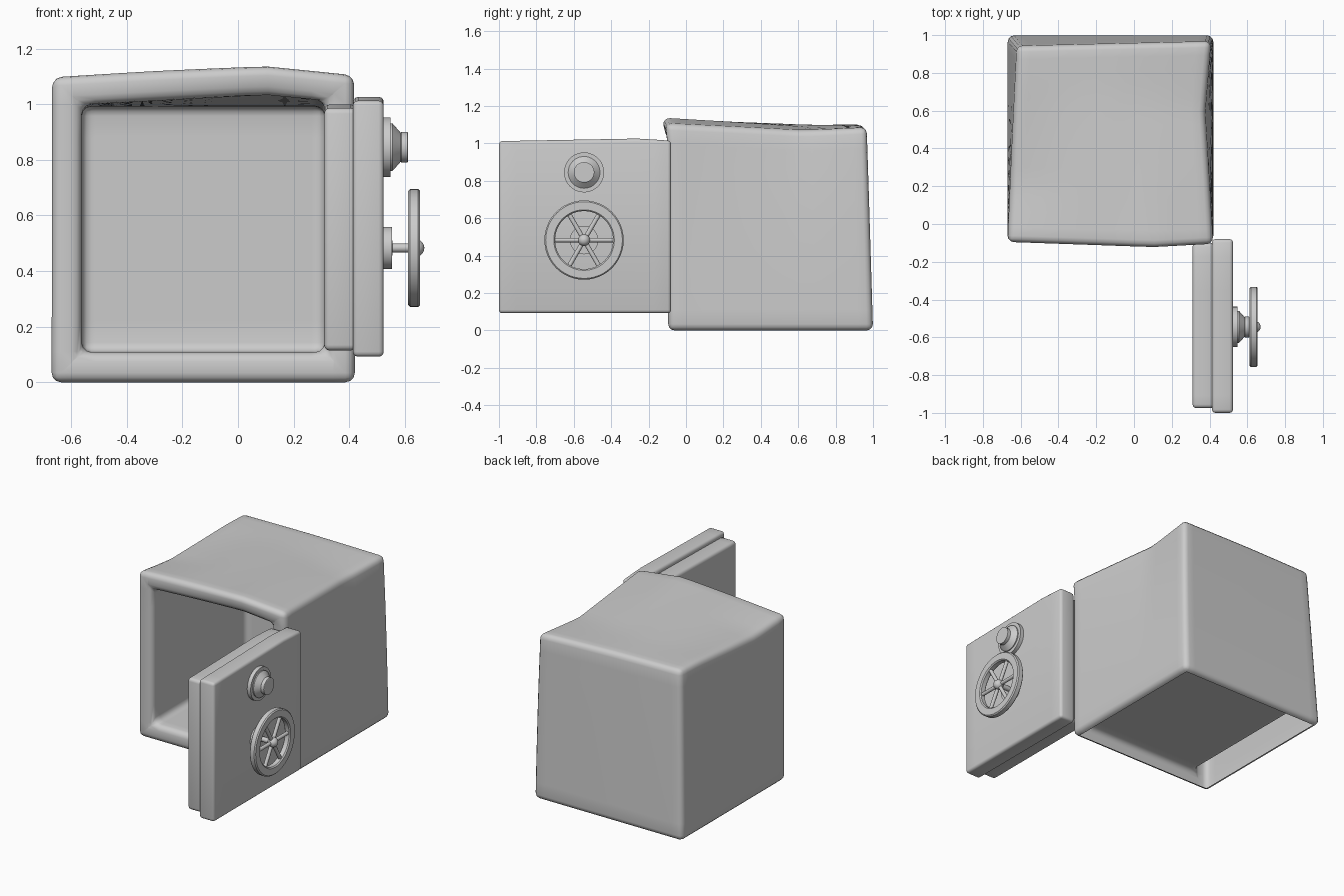
import bpy, bmesh, math
from mathutils import Vector

if "Cube" in bpy.data.objects:
    bpy.data.objects.remove(bpy.data.objects["Cube"])


def clamp(v, lo=0.0, hi=1.0):
    return max(lo, min(hi, v))


def tent(v, start, peak, end):
    return clamp((v - start) / (peak - start)) if v < peak else clamp((end - v) / (end - peak))


def finish(bm, name, angle=40):
    if name != "safe_body":
        bmesh.ops.recalc_face_normals(bm, faces=bm.faces)
    me = bpy.data.meshes.new(name)
    bm.to_mesh(me)
    bm.free()
    ob = bpy.data.objects.new(name, me)
    bpy.context.collection.objects.link(ob)
    bpy.ops.object.select_all(action='DESELECT')
    ob.select_set(True)
    bpy.context.view_layer.objects.active = ob
    bpy.ops.object.shade_smooth_by_angle(angle=math.radians(angle))
    return ob


def rounded_box(lo, hi, bevel, inset=0, depth=0):
    """Box with rounded corners; optionally hollowed from the front."""
    bm = bmesh.new()
    bmesh.ops.create_cube(bm, size=1)
    for v in bm.verts:
        v.co = Vector([lo[i] + (v.co[i] + 0.5) * (hi[i] - lo[i]) for i in range(3)])
    bm.normal_update()
    if inset:
        face = min(bm.faces, key=lambda f: f.normal.y)
        bmesh.ops.inset_individual(bm, faces=[face], thickness=inset, use_even_offset=True)
        bmesh.ops.inset_individual(bm, faces=[face], thickness=0.001, depth=depth)
        bm.normal_update()
    edges = [e for e in bm.edges if e.calc_face_angle(0) > 0.3]
    bmesh.ops.bevel(bm, geom=edges, offset=bevel, segments=3, profile=0.5,
                    affect='EDGES', clamp_overlap=False)
    bm.normal_update()
    return bm


def slice_mesh(bm, axis, lo, hi, n):
    no = Vector([1.0 if i == axis else 0.0 for i in range(3)])
    for k in range(1, n):
        co = no * (lo + (hi - lo) * k / n)
        bmesh.ops.bisect_plane(bm, geom=bm.verts[:] + bm.edges[:] + bm.faces[:],
                               dist=1e-5, plane_co=co, plane_no=no)


def lathe(name, y, z, profile, closed=False, n=40):
    """Revolve (x, radius) points about an x-directed axis."""
    bm = bmesh.new()
    rings = []
    for x, r in profile:
        rings.append([bm.verts.new((x, y + r * math.cos(2 * math.pi * k / n),
                                    z + r * math.sin(2 * math.pi * k / n))) for k in range(n)])
    pairs = list(zip(rings, rings[1:]))
    if closed:
        pairs.append((rings[-1], rings[0]))
    for a, b in pairs:
        for k in range(n):
            j = (k + 1) % n
            bm.faces.new((a[k], a[j], b[j], b[k]))
    if not closed:
        bm.faces.new(rings[0])
        bm.faces.new(rings[-1])
    return finish(bm, name, 30)


# Body: hollow box, open at the front, no underside
bm = rounded_box((-0.67, -0.095, 0), (0.42, 1.0, 1.1), 0.034, 0.108, -0.98)
under = [f for f in bm.faces if f.normal.z < -0.99 and f.calc_center_median().z < 0.01]
bmesh.ops.delete(bm, geom=under, context='FACES')
slice_mesh(bm, 0, -0.67, 0.42, 14)
slice_mesh(bm, 1, -0.095, 1.0, 14)
slice_mesh(bm, 2, 0, 1.1, 10)

# Worn, warped top and tapered back of the outer shell
for v in bm.verts:
    x, y, z = v.co
    t = z / 1.1
    u = clamp((x + 0.67) / 1.09)
    w = clamp((y + 0.095) / 1.095)
    hi = clamp((z - 0.75) / 0.22)
    bulge = tent(x, -0.67, 0.1, 0.6)
    front = clamp(1 - w / 0.75)
    v.co.z += hi * 0.043 * bulge * front
    v.co.y -= 0.028 * bulge * clamp((z - 0.95) / 0.12) * clamp(1 - w / 0.3)
    if -0.565 < x < 0.315 and 0.1 < z < 0.995 and -0.07 < y < 0.93:
        continue  # cavity walls stay straight
    v.co.z -= hi * (0.01 * u * u
                    + 0.022 * tent(y, -0.1, 0.62, 1.1) * clamp(u * 2 - 1)
                    + 0.03 * tent(y, -0.1, 0.2, 0.8) * clamp(1 - u * 3))
    v.co.y -= t * clamp(w * 2 - 1) * (0.033 + 0.025 * (1 - u))
    v.co.x += t * 0.05 * w * clamp(1 - u * 2)
    v.co.x -= t * t * 0.045 * tent(y, -0.1, 0.6, 1.15) * clamp(u * 2 - 1)
finish(bm, "safe_body", 50)

# Door, swung open: outer slab and inner plug
for name, lo, hi, b in (("door_slab", (0.413, -1.0, 0.092), (0.524, -0.08, 1.012), 0.018),
                        ("door_plug", (0.31, -0.975, 0.114), (0.425, -0.1, 0.985), 0.02)):
    bm = rounded_box(lo, hi, b)
    slice_mesh(bm, 1, -1.0, -0.08, 10)
    for v in bm.verts:
        v.co.z += 0.014 * tent(v.co.y, -1.0, -0.25, -0.05) * clamp((v.co.z - 0.8) / 0.15)
    finish(bm, name, 50)

# Combination dial
lathe("dial", -0.545, 0.845, [(0.515, 0.107), (0.549, 0.107), (0.549, 0.085), (0.556, 0.085),
                              (0.585, 0.052), (0.587, 0.055), (0.609, 0.055), (0.611, 0.052)])

# Hand wheel: mount and shaft, rim, hub, spokes
WY, WZ = -0.545, 0.483
lathe("wheel_mount", WY, WZ, [(0.515, 0.076), (0.553, 0.076), (0.553, 0.04), (0.556, 0.016),
                              (0.64, 0.016)])
lathe("wheel_rim", WY, WZ, [(0.612, 0.162), (0.612, 0.205), (0.619, 0.212), (0.648, 0.212),
                            (0.655, 0.205), (0.655, 0.162), (0.648, 0.155), (0.619, 0.155)],
      closed=True, n=48)
lathe("wheel_hub", WY, WZ, [(0.638 - 0.032 * math.cos(a), max(0.001, 0.032 * math.sin(a)))
                            for a in [math.pi * k / 10 for k in range(11)]], n=24)
for i in range(3):
    bpy.ops.mesh.primitive_cylinder_add(vertices=12, radius=0.012, depth=0.33,
                                        location=(0.634, WY, WZ),
                                        rotation=(math.radians(90 + 60 * i), 0, 0))
    spoke = bpy.context.object
    spoke.name = "wheel_spoke_%d" % (i + 1)
    bpy.ops.object.shade_smooth_by_angle(angle=math.radians(40))
